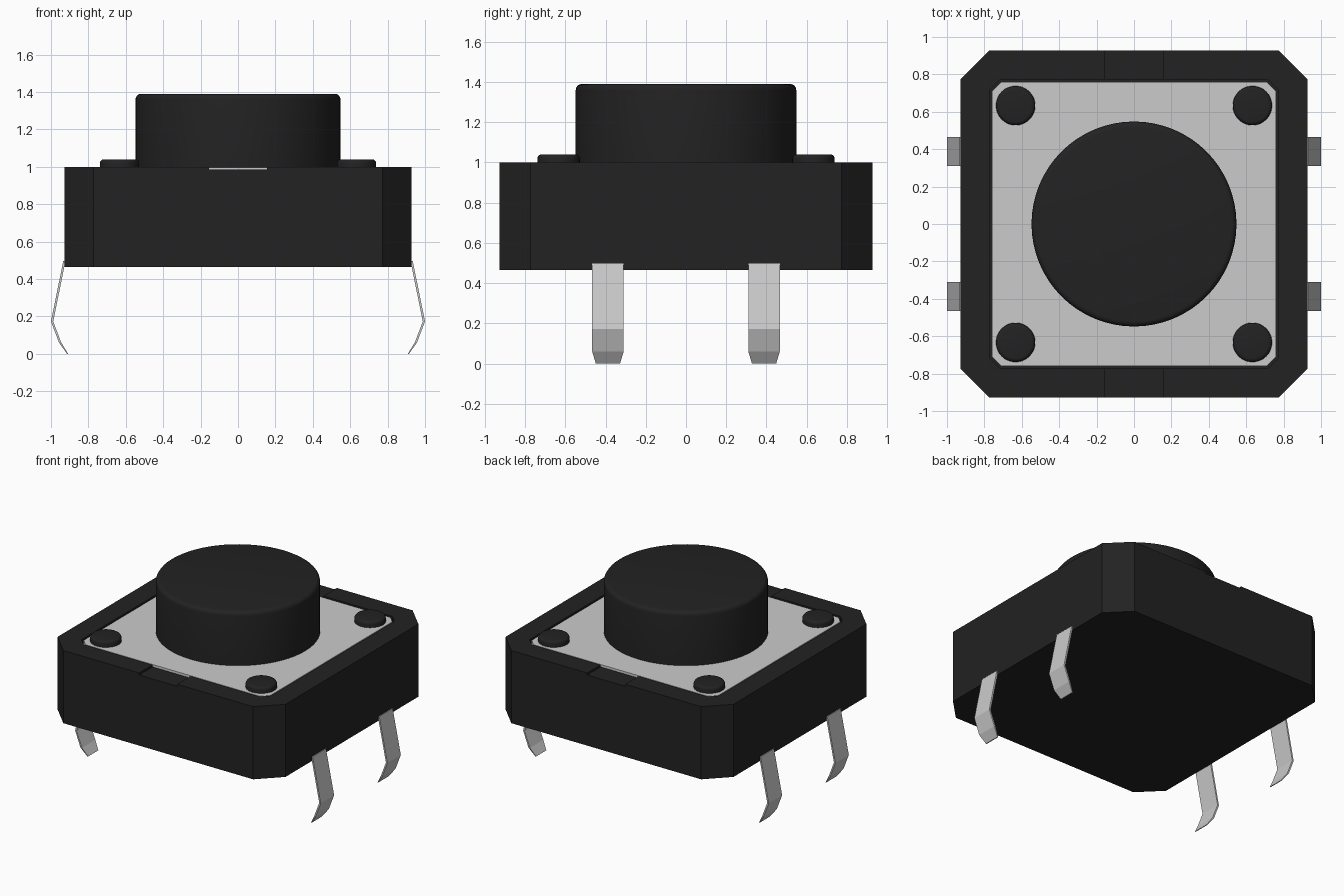
import bpy, bmesh, math

if "Cube" in bpy.data.objects:
    bpy.data.objects.remove(bpy.data.objects["Cube"])

black = bpy.data.materials.new("black_plastic")
black.diffuse_color = (0.016, 0.016, 0.016, 1)
black.use_nodes = True
black.node_tree.nodes["Principled BSDF"].inputs["Base Color"].default_value = black.diffuse_color


def add(name, bm, mat=None):
    bmesh.ops.recalc_face_normals(bm, faces=bm.faces[:])
    me = bpy.data.meshes.new(name)
    bm.to_mesh(me)
    bm.free()
    ob = bpy.data.objects.new(name, me)
    bpy.context.collection.objects.link(ob)
    if mat:
        me.materials.append(mat)
    return ob


def octagon(bm, half, cut, z):
    a, b = half, half - cut
    pts = [(a, -b), (a, b), (b, a), (-b, a), (-a, b), (-a, -b), (-b, -a), (b, -a)]
    return [bm.verts.new((x, y, z)) for x, y in pts]


def stacked(name, levels, mat=None):
    """Closed solid through chamfered-square rings (half, cut, z)."""
    bm = bmesh.new()
    rings = [octagon(bm, *lv) for lv in levels]
    for r, s in zip(rings, rings[1:]):
        for i in range(8):
            j = (i + 1) % 8
            bm.faces.new((r[i], r[j], s[j], s[i]))
    bm.faces.new(rings[0])
    bm.faces.new(rings[-1])
    return add(name, bm, mat)


def disc(name, x, y, radius, z0, z1, bevel, sides):
    """Cylinder with a rounded top edge."""
    bm = bmesh.new()
    bmesh.ops.create_cone(bm, cap_ends=True, segments=sides, radius1=radius,
                          radius2=radius, depth=z1 - z0)
    bmesh.ops.translate(bm, verts=bm.verts[:], vec=(x, y, (z0 + z1) / 2))
    top = [e for e in bm.edges if all(v.co.z > z1 - 1e-4 for v in e.verts)]
    bmesh.ops.bevel(bm, geom=top, offset=bevel, segments=4, profile=0.5, affect='EDGES')
    ob = add(name, bm, black)
    bpy.ops.object.select_all(action='DESELECT')
    ob.select_set(True)
    bpy.context.view_layer.objects.active = ob
    bpy.ops.object.shade_smooth_by_angle(angle=math.radians(35))
    return ob


# Housing with a shallow tray in the top
housing = stacked("housing", [(0.928, 0.155, 0.465), (0.928, 0.155, 1.0),
                              (0.772, 0.055, 1.0), (0.772, 0.055, 0.9)], black)

# Shallow notches in the front and back rim
bm = bmesh.new()
for s in (-1, 1):
    geo = bmesh.ops.create_cube(bm, size=1)["verts"]
    bmesh.ops.scale(bm, verts=geo, vec=(0.31, 0.26, 0.1))
    bmesh.ops.translate(bm, verts=geo, vec=(0, s * 0.87, 1.035))
cutter = add("notch_cutter", bm)
cutter.hide_render = True
cutter.hide_viewport = True
mod = housing.modifiers.new("notches", 'BOOLEAN')
mod.operation = 'DIFFERENCE'
mod.solver = 'EXACT'
mod.object = cutter

# Metal cover plate
stacked("cover_plate", [(0.76, 0.05, 0.9), (0.76, 0.05, 0.996)])

# Push button and corner pegs
disc("button", 0, 0, 0.548, 0.93, 1.39, 0.03, 64)
for sx in (-1, 1):
    for sy in (-1, 1):
        disc("corner_peg", sx * 0.633, sy * 0.633, 0.105, 0.95, 1.04, 0.02, 32)

# Bent legs: (outer x, z, half width), narrowing at the tip
path = [(0.934, 0.497, 0.078), (1.0, 0.173, 0.078), (0.957, 0.06, 0.078), (0.914, 0.0, 0.06)]
for sx in (-1, 1):
    for sy in (-1, 1):
        bm = bmesh.new()
        rings = []
        for i, (x, z, w) in enumerate(path):
            t = 0.006 if i == 3 else 0.012
            rings.append([bm.verts.new((sx * px, sy * 0.388 + dy, z)) for px, dy in
                          ((x, -w), (x, w), (x - t, w), (x - t, -w))])
        for r, s in zip(rings, rings[1:]):
            for i in range(4):
                j = (i + 1) % 4
                bm.faces.new((r[i], r[j], s[j], s[i]))
        bm.faces.new(rings[0])
        bm.faces.new(rings[-1])
        add("leg", bm)
